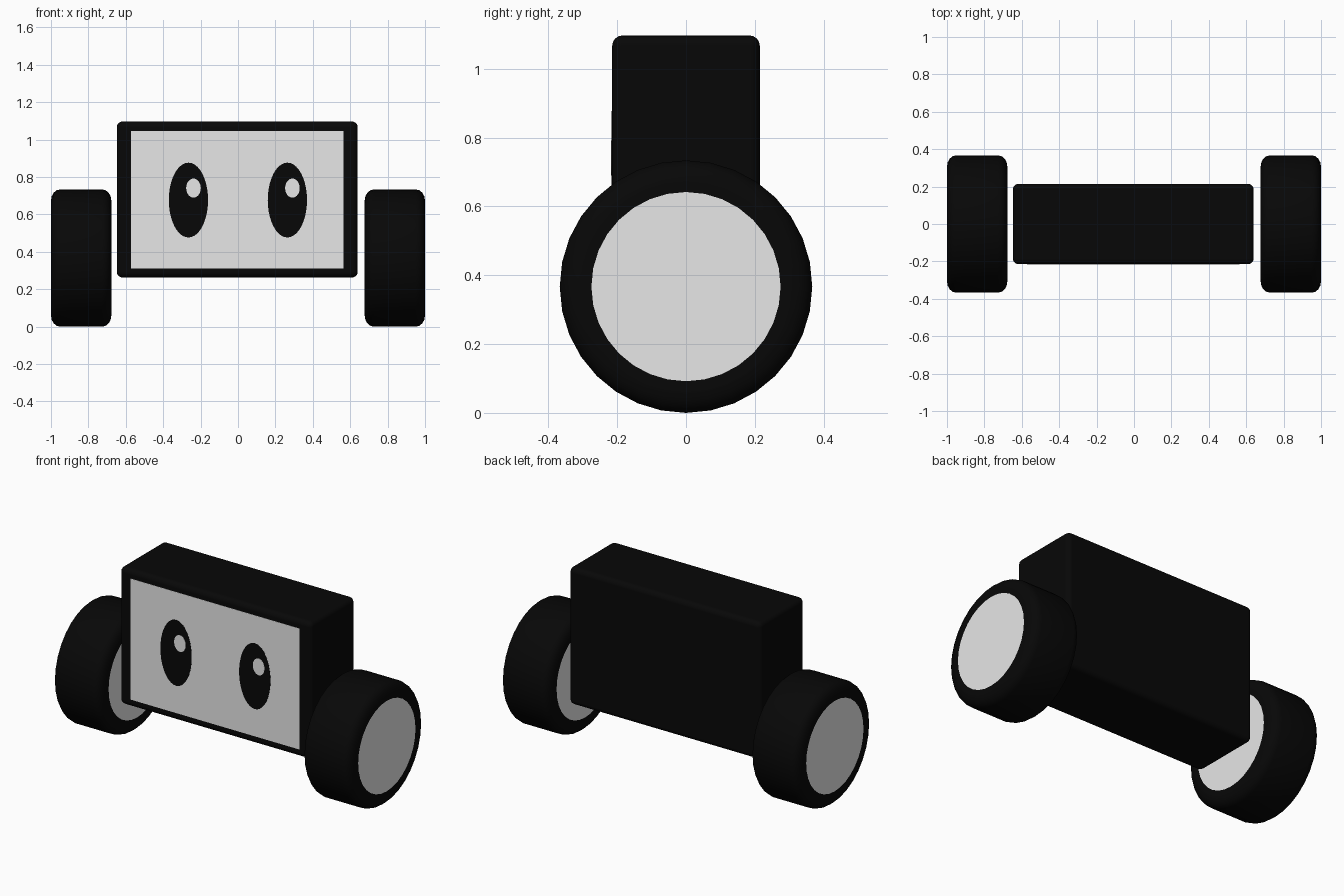
import bpy, bmesh, math

if "Cube" in bpy.data.objects:
    bpy.data.objects.remove(bpy.data.objects["Cube"])

def material(name, rgb):
    m = bpy.data.materials.new(name)
    m.diffuse_color = (*rgb, 1)
    m.use_nodes = True
    m.node_tree.nodes["Principled BSDF"].inputs["Base Color"].default_value = m.diffuse_color
    return m

BLACK = material("black", (0.0022, 0.0022, 0.0022))
LIGHT = material("light grey", (0.8, 0.8, 0.8))

def make_object(name, bm, mats):
    bmesh.ops.recalc_face_normals(bm, faces=bm.faces[:])
    me = bpy.data.meshes.new(name)
    bm.to_mesh(me)
    bm.free()
    for m in mats:
        me.materials.append(m)
    ob = bpy.data.objects.new(name, me)
    bpy.context.collection.objects.link(ob)
    return ob

def smooth(ob, angle=35):
    bpy.ops.object.select_all(action='DESELECT')
    ob.select_set(True)
    bpy.context.view_layer.objects.active = ob
    bpy.ops.object.shade_smooth_by_angle(angle=math.radians(angle))

def box(name, lo, hi, mat):
    bm = bmesh.new()
    bmesh.ops.create_cube(bm, size=1)
    for v in bm.verts:
        v.co = [(a + b) / 2 + c * (b - a) for a, b, c in zip(lo, hi, v.co)]
    return make_object(name, bm, [mat])

def oval_plate(name, x, z, rx, rz, y_front, y_back, mat, n=40):
    bm = bmesh.new()
    ring = [bm.verts.new((x + rx * math.cos(2 * math.pi * i / n), y_back,
                          z + rz * math.sin(2 * math.pi * i / n))) for i in range(n)]
    face = bm.faces.new(ring)
    out = bmesh.ops.extrude_face_region(bm, geom=[face])
    for v in out["geom"]:
        if isinstance(v, bmesh.types.BMVert):
            v.co.y = y_front
    return make_object(name, bm, [mat])

def wheel(name, x0, x1, radius=0.367, hub=0.275, round_x=0.05, round_r=0.06, n=32, steps=4):
    # tyre profile (x, radius) from left hub edge over the tread to right hub edge
    arc = [(k / steps) * math.pi / 2 for k in range(steps + 1)]
    left = [(x0 + round_x * (1 - math.sin(a)), radius - round_r * (1 - math.cos(b)))
            for a, b in ((math.pi / 2 - t, math.pi / 2 - t) for t in arc)]
    right = [(x0 + x1 - x, r) for x, r in reversed(left)]
    profile = [(x0, hub)] + left + right + [(x1, hub)]
    # shoulder arc: side (x0, radius - round_r) up to tread (x0 + round_x, radius)
    bm = bmesh.new()
    rings = [[bm.verts.new((x, r * math.cos(2 * math.pi * i / n),
                            radius + r * math.sin(2 * math.pi * i / n)))
              for i in range(n)] for x, r in profile]
    for a, b in zip(rings, rings[1:]):
        for i in range(n):
            j = (i + 1) % n
            bm.faces.new((a[i], a[j], b[j], b[i]))
    # light hub discs on both ends
    for cap in (rings[0], rings[-1]):
        bm.faces.new(cap).material_index = 1
    ob = make_object(name, bm, [BLACK, LIGHT])
    smooth(ob)
    for p in ob.data.polygons:
        if abs(p.normal.x) > 0.999:
            p.use_smooth = False

# Rounded body
FRONT = -0.2145
body = box("body", (-0.648, FRONT, 0.263), (0.64, 0.2145, 1.097), BLACK)
bev = body.modifiers.new("rounded edges", 'BEVEL')
bev.width = 0.03
bev.segments = 4
bev.harden_normals = True
smooth(body)

# Screen plate
box("screen", (-0.573, FRONT - 0.001, 0.311), (0.564, FRONT + 0.003, 1.046), LIGHT)

# Eyes with highlights
for side, x in (("left", -0.265), ("right", 0.264)):
    oval_plate(side + "_eye", x, 0.677, 0.105, 0.2, FRONT - 0.002, FRONT, BLACK)
    oval_plate(side + "_eye_highlight", x + 0.027, 0.741, 0.039, 0.051,
               FRONT - 0.003, FRONT - 0.001, LIGHT)

# Wheels
wheel("left_wheel", -1.0, -0.677)
wheel("right_wheel", 0.677, 1.0)
